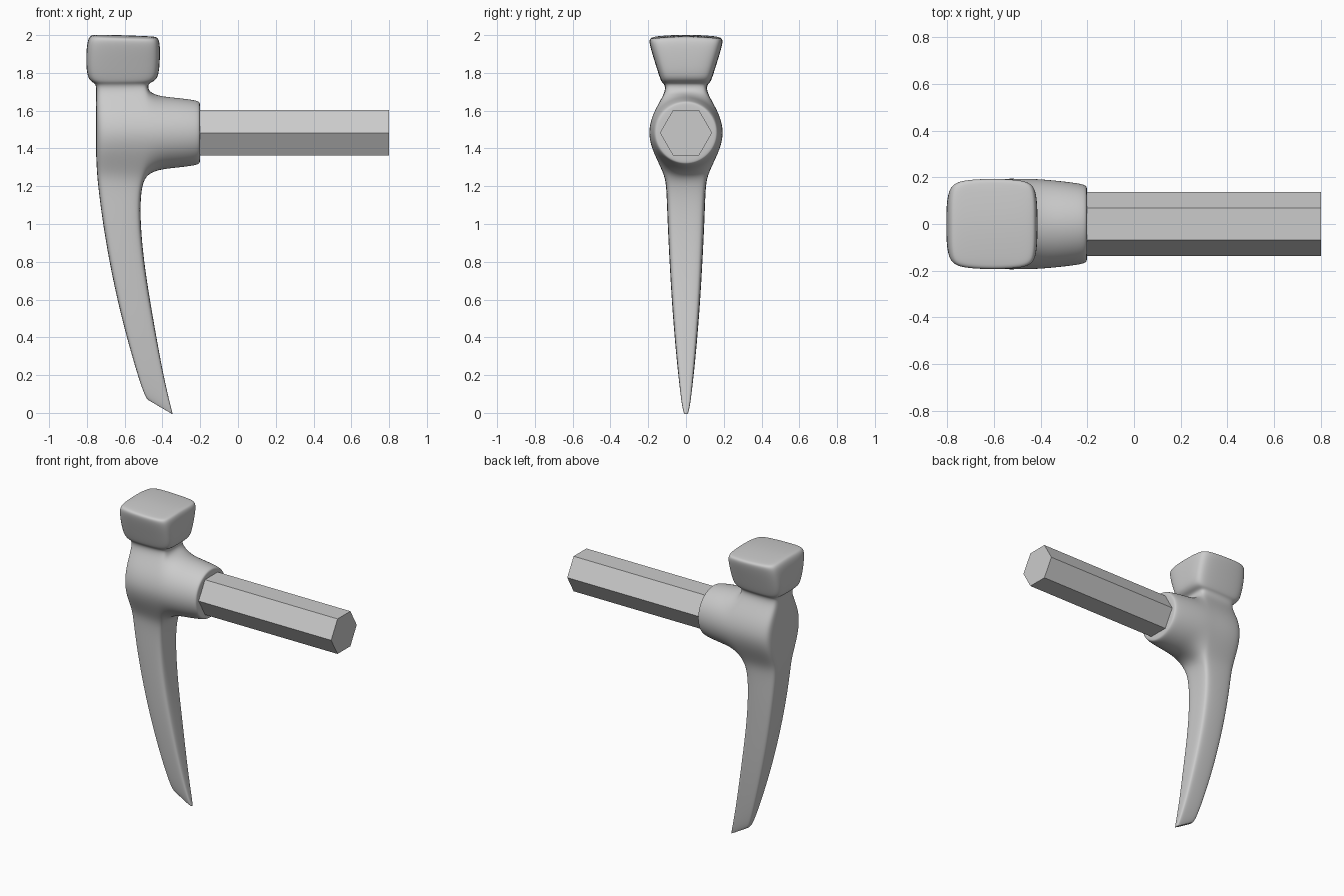
import bpy, bmesh, math

if "Cube" in bpy.data.objects:
    bpy.data.objects.remove(bpy.data.objects["Cube"])

AXIS_Z = 1.483          # height of the handle axis


def finish(bm, name):
    bmesh.ops.recalc_face_normals(bm, faces=bm.faces[:])
    me = bpy.data.meshes.new(name)
    bm.to_mesh(me)
    bm.free()
    ob = bpy.data.objects.new(name, me)
    bpy.context.collection.objects.link(ob)
    return ob


def bridge(bm, a, b, skip=()):
    n = len(a)
    for i in range(n):
        if i not in skip:
            bm.faces.new((a[i], a[(i + 1) % n], b[(i + 1) % n], b[i]))


# Sections: back x, back z, front x, front z, half width, front corner factor
sections = [
    (-.475, .068, -.345, -.008, .014, .6),
    (-.492, .085, -.357, .035, .024, .8),
    (-.535, .21, -.398, .21, .043, .8),
    (-.617, .5, -.450, .5, .070, .8),
    (-.682, .8, -.500, .8, .088, .8),
    (-.722, 1.05, -.520, 1.05, .100, .8),
    (-.740, 1.2, -.512, 1.19, .104, .85),
    (-.747, 1.275, -.488, 1.262, .116, .9),   # socket opening starts
    (-.752, 1.38, -.470, 1.38, .175, 1),
    (-.752, 1.483, -.465, 1.483, .203, 1),
    (-.752, 1.59, -.465, 1.59, .175, 1),
    (-.751, 1.69, -.473, 1.698, .110, .9),    # socket opening ends
    (-.750, 1.735, -.478, 1.738, .112, .85),
    (-.765, 1.748, -.460, 1.750, .128, .8),
    (-.796, 1.768, -.423, 1.768, .138, .8),
    (-.805, 1.85, -.414, 1.85, .164, .8),
    (-.801, 1.955, -.412, 1.945, .195, .8),
    (-.785, 1.988, -.422, 1.978, .196, .8),
    (-.755, 1.993, -.450, 1.983, .170, .8),
]
OPEN = 7

# Pick, neck and hammer block as one lofted cage
bm = bmesh.new()
rings = []
for k, (xb, zb, xf, zf, w, f) in enumerate(sections):
    dome = .014 if k >= len(sections) - 2 else 0
    uv = [(1, -f), (1, 0), (1, f), (.88, 1), (.12, 1),
          (0, .8), (0, 0), (0, -.8), (.12, -1), (.88, -1)]
    rings.append([bm.verts.new((xb + u * (xf - xb), v * w,
                                zb + u * (zf - zb) + dome * (1 - v * v)))
                  for u, v in uv])
for k in range(len(rings) - 1):
    bridge(bm, rings[k], rings[k + 1], (0, 1) if OPEN <= k < OPEN + 4 else ())
tip = bm.faces.new(rings[0][::-1])
# Striking face as a strip of quads across the top ring
t = rings[-1]
for q in ((0, 1, 6, 7), (1, 2, 5, 6), (2, 3, 4, 5), (7, 8, 9, 0)):
    bm.faces.new([t[i] for i in q])

# Round socket grown out of the opening
low, high = rings[OPEN], rings[OPEN + 4]
loop = low[:3] + [rings[OPEN + i][2] for i in (1, 2, 3)] \
    + high[2::-1] + [rings[OPEN + i][0] for i in (3, 2, 1)]
for x, r in ((-.41, .201), (-.32, .193), (-.23, .181), (-.203, .172), (-.2, .155)):
    ring = []
    for i in range(12):
        a = math.radians(-120 + 30 * i)
        ring.append(bm.verts.new((x, r * math.cos(a), AXIS_Z + r * math.sin(a))))
    bridge(bm, loop, ring)
    loop = ring
bm.faces.new(loop)

crease = bm.edges.layers.float.new("crease_edge")
for e in tip.edges:
    e[crease] = .9
head = finish(bm, "hammer_head")
for p in head.data.polygons:
    p.use_smooth = True
sub = head.modifiers.new("Subdivision", 'SUBSURF')
sub.levels = sub.render_levels = 3

# Six-sided handle
bm = bmesh.new()
ends = [[bm.verts.new((x, .138 * math.cos(math.radians(60 * i)),
                       AXIS_Z + .138 * math.sin(math.radians(60 * i))))
         for i in range(6)] for x in (-.3, .8)]
bridge(bm, ends[0], ends[1])
bm.faces.new(ends[0][::-1])
bm.faces.new(ends[1])
finish(bm, "handle")
